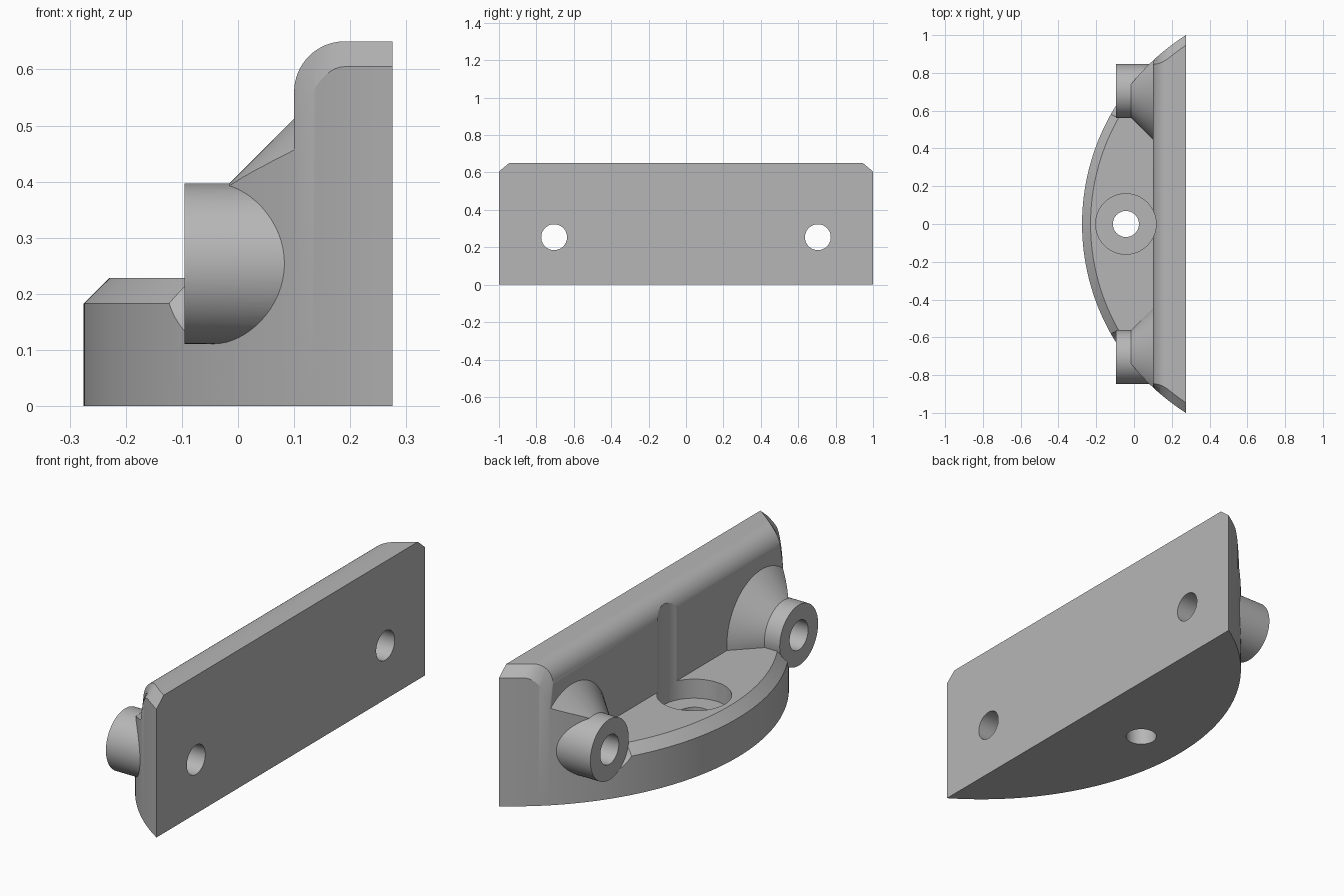
import bpy, bmesh
from math import sin, cos, pi, sqrt, acos, radians

cube = bpy.data.objects.get("Cube")
if cube:
    bpy.data.objects.remove(cube, do_unlink=True)

CX, R = 0.909, 1.184          # centre and radius of the curved outline
FRONT = 0.1                   # inner face of the upright plate
FILLET, CHAMFER = 0.09, 0.045
TOP, BASE_TOP = 0.65, 0.228
BOLT_Y, BOLT_Z, BOSS_R, BOSS_X = 0.705, 0.254, 0.143, -0.095

grey = bpy.data.materials.new("light grey")
grey.use_nodes = True
grey.diffuse_color = (0.47, 0.47, 0.47, 1)
grey.node_tree.nodes["Principled BSDF"].inputs["Base Color"].default_value = grey.diffuse_color


def loft(name, rings):
    """Closed solid through a list of equally long rings of points."""
    bm = bmesh.new()
    vs = [[bm.verts.new(p) for p in ring] for ring in rings]
    for a, b in zip(vs, vs[1:]):
        for i in range(len(a)):
            j = (i + 1) % len(a)
            bm.faces.new((a[i], a[j], b[j], b[i]))
    bm.faces.new(vs[0])
    bm.faces.new(vs[-1])
    bmesh.ops.recalc_face_normals(bm, faces=bm.faces)
    me = bpy.data.meshes.new(name)
    bm.to_mesh(me)
    bm.free()
    me.materials.append(grey)
    ob = bpy.data.objects.new(name, me)
    bpy.context.collection.objects.link(ob)
    return ob


def combine(target, tool, operation):
    """Apply a boolean and remove the tool."""
    mod = target.modifiers.new("bool", 'BOOLEAN')
    mod.object, mod.operation, mod.solver = tool, operation, 'EXACT'
    bpy.context.view_layer.objects.active = target
    bpy.ops.object.modifier_apply(modifier=mod.name)
    bpy.data.objects.remove(tool, do_unlink=True)


def turned_x(name, y, stations, n=64):
    """Round solid along x from (x, radius) stations."""
    return loft(name, [[(x, y + r * cos(2 * pi * i / n), BOLT_Z + r * sin(2 * pi * i / n))
                        for i in range(n)] for x, r in stations])


def turned_z(name, x, r, low, high, n=64):
    return loft(name, [[(x + r * cos(2 * pi * i / n), r * sin(2 * pi * i / n), z)
                        for i in range(n)] for z in (low, high)])


def segment(r, x_end, z, n=96):
    """Circular segment bounded by the straight line x = x_end."""
    half = acos((CX - x_end) / r)
    angles = [half * (2 * i / n - 1) for i in range(n + 1)]
    return [(CX - r * cos(a), r * sin(a), z) for a in angles]


def half_width(x, r):
    return sqrt(r * r - (x - CX) ** 2)


# Upright plate: rounded front top edge, chamfered curved ends
sections = []
angles = [i * pi / 32 for i in range(17)]
stations = [(FRONT + FILLET * (1 - cos(a)), TOP - FILLET * (1 - sin(a))) for a in angles]
stations += [(x, TOP) for x in (0.21, 0.23, 0.25, 0.275)]
for x, z in stations:
    t = max(0, 1 - (x - FRONT) / FILLET)
    y = half_width(x, R)
    inner = y - (y - half_width(x, R - CHAMFER)) * (1 - 0.7 * t ** 2)
    low = z - CHAMFER - 0.06 * t ** 2
    sections.append([(x, -y, 0), (x, -y, low), (x, -inner, z),
                     (x, inner, z), (x, y, low), (x, y, 0)])
body = loft("bracket_body", sections)

# Curved base with chamfered rim
base = loft("base", [segment(R, FRONT + 0.004, 0),
                     segment(R, FRONT + 0.004, BASE_TOP - CHAMFER),
                     segment(R - CHAMFER, FRONT + 0.004, BASE_TOP)])
for s in (-1, 1):
    combine(base, turned_x("clearance", s * BOLT_Y, [(-0.4, BOSS_R), (BOSS_X, BOSS_R)]), 'DIFFERENCE')
combine(body, base, 'UNION')

# Bolt bosses: cone trimmed to the outline, plus a plain sleeve
for s in (-1, 1):
    cone = turned_x("cone", s * BOLT_Y, [(-0.015, BOSS_R), (0.108, BOSS_R + 0.123)])
    combine(cone, loft("envelope", [segment(R, 0.2, 0.0), segment(R, 0.2, 0.8)]), 'INTERSECT')
    combine(body, cone, 'UNION')
    combine(body, turned_x("sleeve", s * BOLT_Y, [(BOSS_X, BOSS_R), (0.12, BOSS_R)]), 'UNION')

# Bolt holes, base hole and its counterbore
for s in (-1, 1):
    combine(body, turned_x("bolt_hole", s * BOLT_Y, [(-0.4, 0.069), (0.4, 0.069)]), 'DIFFERENCE')
combine(body, turned_z("base_hole", -0.043, 0.069, -0.1, 0.5), 'DIFFERENCE')
combine(body, turned_z("counterbore", -0.043, 0.16, 0.138, 0.9), 'DIFFERENCE')

# Smooth curved walls, keep edges sharp
bpy.ops.object.select_all(action='DESELECT')
body.select_set(True)
bpy.context.view_layer.objects.active = body
bpy.ops.object.shade_smooth_by_angle(angle=radians(25))
